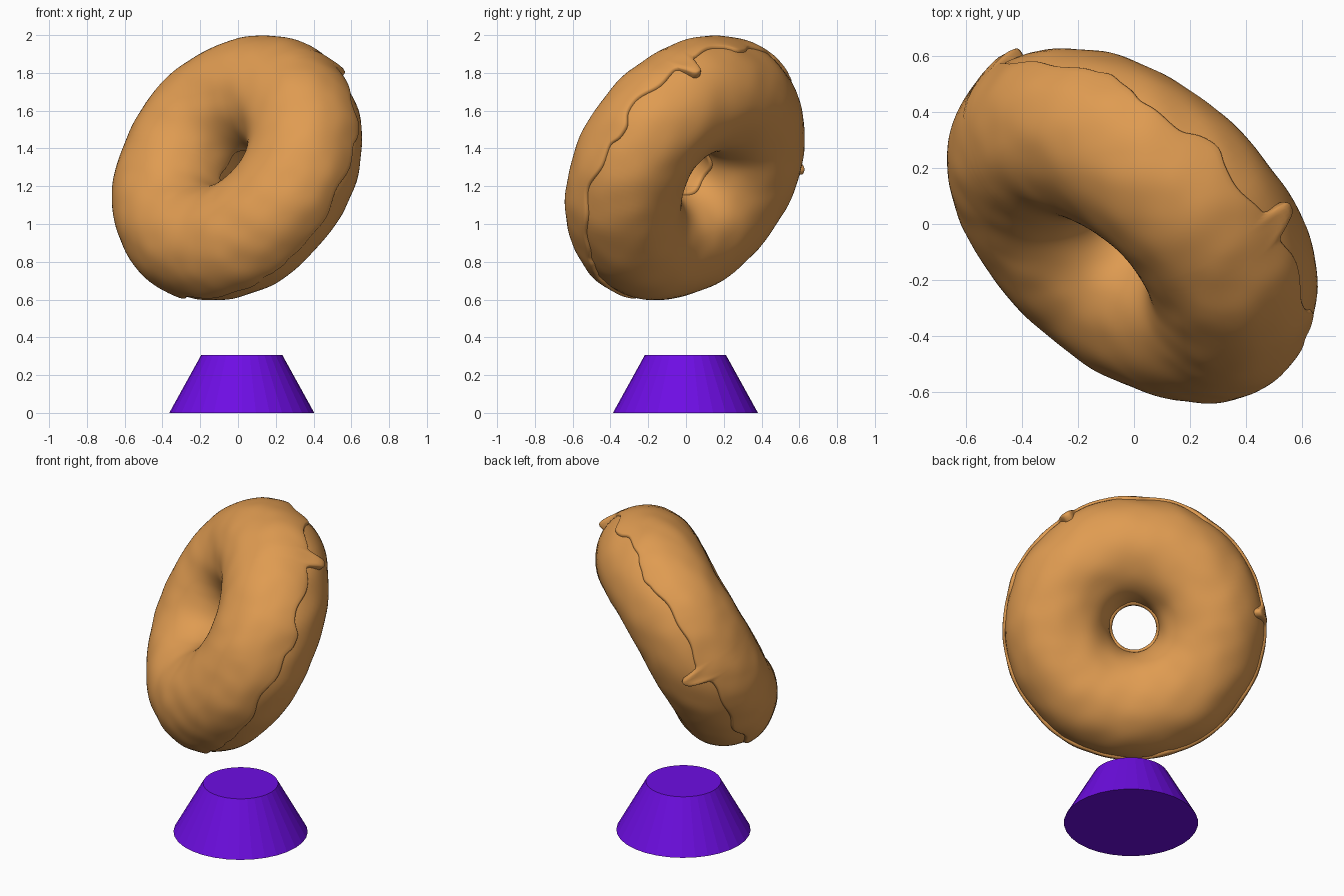
import bpy, bmesh, math
from mathutils import Vector, Matrix, noise

cube = bpy.data.objects.get("Cube")
if cube:
    bpy.data.objects.remove(cube)


def material(name, rgb):
    m = bpy.data.materials.new(name)
    m.use_nodes = True
    m.diffuse_color = (*rgb, 1)
    m.node_tree.nodes["Principled BSDF"].inputs["Base Color"].default_value = (*rgb, 1)
    return m


brown = material("golden brown", (0.74, 0.33, 0.083))
purple = material("violet", (0.155, 0.004, 0.77))

# Ring frame: the axis leans forward, to the right and up
axis = Vector((-0.595, -0.664, 0.45)).normalized()
side = Vector((0, 0, 1)).cross(axis).normalized()
up = axis.cross(side)
centre = Vector((0.003, 0.003, 1.29))
RING = 0.441
DOUGH, ICING = 0.301, 0.315


def ring_point(theta, phi, r):
    """Point on the ring; phi is 0 on the outer equator, pi / 2 on the iced face."""
    out = side * math.cos(theta) + up * math.sin(theta)
    p = out * (RING + r * math.cos(phi)) + axis * (0.985 * r * math.sin(phi))
    lump = noise.noise(p * 3.5) * 0.009 + noise.noise(p * 8) * 0.005
    return centre + p + (out * math.cos(phi) + axis * math.sin(phi)) * lump


def finish(name, bm, mat, smooth):
    bmesh.ops.recalc_face_normals(bm, faces=bm.faces)
    mesh = bpy.data.meshes.new(name)
    bm.to_mesh(mesh)
    bm.free()
    mesh.materials.append(mat)
    mesh.polygons.foreach_set("use_smooth", [smooth] * len(mesh.polygons))
    obj = bpy.data.objects.new(name, mesh)
    bpy.context.collection.objects.link(obj)
    return obj


def swept_ring(name, section, steps, closed):
    """Sweep section(theta) -> list of (phi, radius) round the ring."""
    bm = bmesh.new()
    loops = []
    for i in range(steps):
        theta = math.tau * i / steps
        loops.append([bm.verts.new(ring_point(theta, *s)) for s in section(theta)])
    count = len(loops[0])
    for i in range(steps):
        a, b = loops[i], loops[(i + 1) % steps]
        for j in range(count if closed else count - 1):
            k = (j + 1) % count
            bm.faces.new((a[j], b[j], b[k], a[k]))
    return finish(name, bm, brown, True)


def dough_section(theta):
    return [(math.tau * j / 64, DOUGH) for j in range(64)]


# Icing hem: wavy, with two long drips and some short ones (angle, length, half width)
drips = [(60, 0.36, 0.06), (175, 0.4, 0.055), (258, 0.08, 0.08), (120, 0.12, 0.12),
         (310, 0.1, 0.09), (20, 0.1, 0.1), (90, 0.08, 0.1)]


def drip_amount(theta):
    total = 0
    for angle, length, width in drips:
        d = (theta - math.radians(angle) + math.pi) % math.tau - math.pi
        total += length * math.exp(-(d / width) ** 4)
    return total


def icing_section(theta):
    drip = drip_amount(theta)
    wave = 0.045 * math.sin(9 * theta) + 0.035 * math.sin(17 * theta + 1)
    start = -0.12 - wave - drip
    end = math.pi + 0.12 + 0.04 * math.sin(5 * theta)
    lip = 0.06
    first, last = start + lip, end - lip
    thick = ICING - DOUGH + 0.012
    swell = 0.024 * min(drip / 0.36, 1) ** 2
    quarter = [k / 5 * math.pi / 2 for k in range(6)]
    # Rounded outer lip, body with swollen drip ends, rounded inner lip
    rows = [(start + lip * (1 - math.cos(a)), DOUGH - 0.012 + (thick + swell) * math.sin(a))
            for a in quarter]
    for k in range(1, 48):
        phi = first + (last - first) * k / 48
        fade = math.exp(-((phi - first) / 0.22) ** 2)
        rows.append((phi, ICING + swell * fade))
    rows += [(last + lip * math.sin(a), DOUGH - 0.012 + thick * math.cos(a)) for a in quarter]
    return rows


swept_ring("dough", dough_section, 128, True)
swept_ring("icing", icing_section, 360, False)

# Stand: flat-sided tapered base
bm = bmesh.new()
bmesh.ops.create_cone(bm, cap_ends=True, segments=32, radius1=0.384, radius2=0.215,
                      depth=0.306, matrix=Matrix.Translation((0.02, -0.003, 0.153)))
finish("stand", bm, purple, False)
